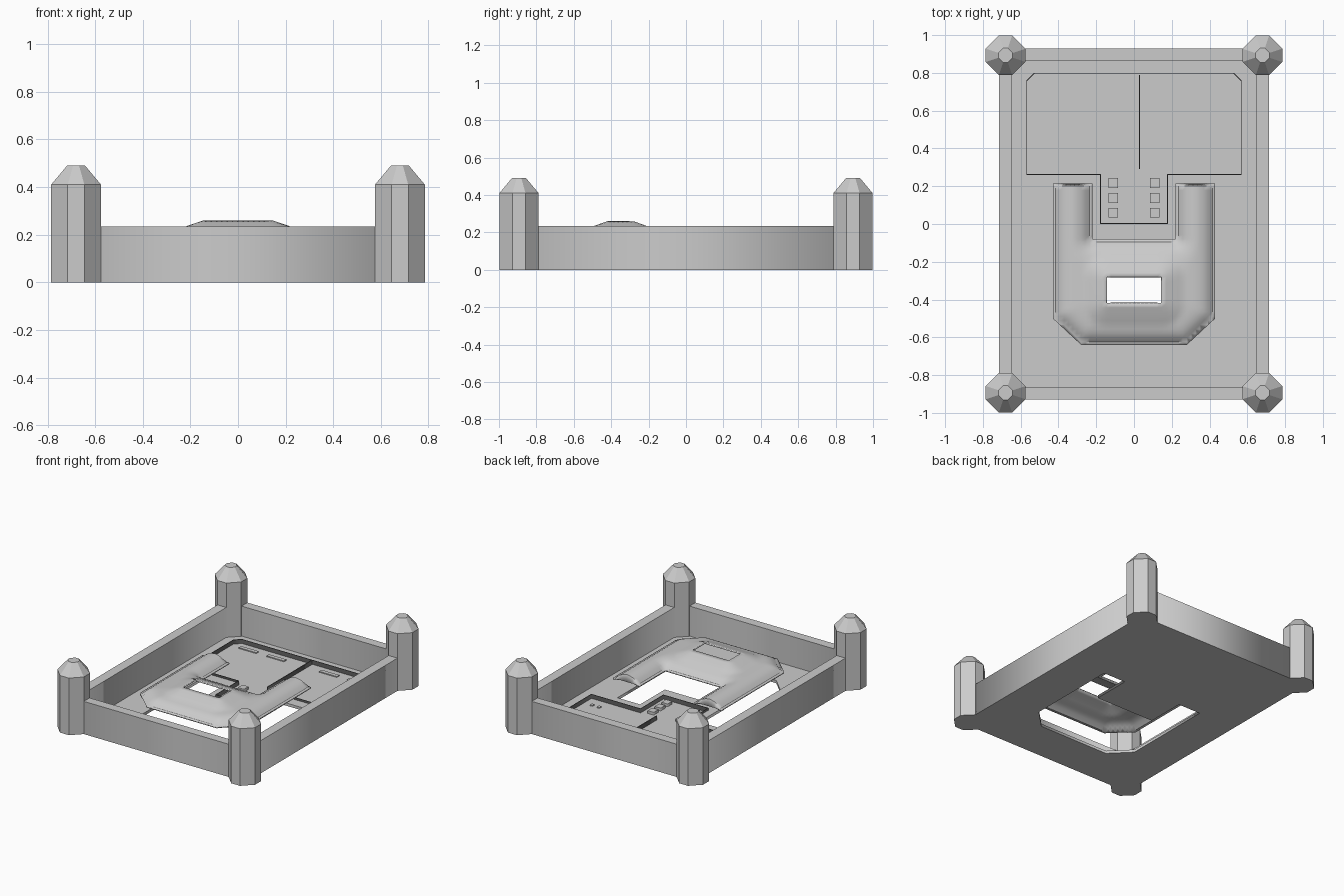
import bpy, bmesh, math

if "Cube" in bpy.data.objects:
    bpy.data.objects.remove(bpy.data.objects["Cube"], do_unlink=True)


def material(name, value):
    m = bpy.data.materials.new(name)
    m.use_nodes = True
    color = (value, value, value, 1)
    m.diffuse_color = color
    m.node_tree.nodes["Principled BSDF"].inputs["Base Color"].default_value = color
    return m


STONE = material("light grey stone", 0.6)
DARK = material("dark grey", 0.13)


def add(name, mesh, mat):
    mesh.materials.clear()
    mesh.materials.append(mat)
    ob = bpy.data.objects.new(name, mesh)
    bpy.context.collection.objects.link(ob)
    return ob


def prism(name, loops, z0, z1, mat):
    """Extrude an outline, with any further loops as holes."""
    cu = bpy.data.curves.new(name, "CURVE")
    cu.dimensions = "2D"
    cu.fill_mode = "BOTH"
    cu.extrude = (z1 - z0) / 2
    for loop in loops:
        sp = cu.splines.new("POLY")
        sp.points.add(len(loop) - 1)
        for p, (x, y) in zip(sp.points, loop):
            p.co = (x, y, 0, 1)
        sp.use_cyclic_u = True
    tmp = bpy.data.objects.new("outline", cu)
    bpy.context.collection.objects.link(tmp)
    dg = bpy.context.evaluated_depsgraph_get()
    mesh = bpy.data.meshes.new_from_object(tmp.evaluated_get(dg))
    bpy.data.objects.remove(tmp)
    ob = add(name, mesh, mat)
    ob.location.z = (z0 + z1) / 2
    return ob


def rect(x, y, cx=0, cy=0):
    return [(cx - x, cy - y), (cx + x, cy - y), (cx + x, cy + y), (cx - x, cy + y)]


def mirrored(half):
    """Close a right-hand half outline across x = 0."""
    return half + [(-x, y) for x, y in reversed(half)]


def room_outline(i=0.0):
    return mirrored([(0.18 - i, i), (0.18 - i, 0.26 + i), (0.57 - i, 0.26 + i),
                     (0.57 - i, 0.76 - i), (0.53 - i, 0.8 - i)])


# Outer walls and floor, with openings for the court and the sunken room
court = mirrored([(0.28, -0.625), (0.415, -0.49), (0.415, 0.185),
                  (0.235, 0.185), (0.235, -0.095)])
prism("outer_wall", [rect(0.715, 0.928), rect(0.645, 0.862)], 0, 0.235, STONE)
prism("floor", [rect(0.7, 0.91), court, room_outline()], 0, 0.02, STONE)

# Sunken room: base, dark lining and divider
prism("room_floor", [room_outline()], 0, 0.005, STONE)
prism("room_lining", [room_outline(), room_outline(0.004)], 0.001, 0.035, DARK)
prism("room_divider", [rect(0.003, 0.25, 0.03, 0.54)], 0.001, 0.035, DARK)

# Small fittings in the room
for side in (-1, 1):
    for x in (0.21, 0.43):
        prism("wall_slot", [rect(0.07, 0.014, side * x, 0.735)], 0.003, 0.012, STONE)
    for y in (0.06, 0.138, 0.217):
        prism("step_block", [rect(0.024, 0.026, side * 0.11, y)], 0.003, 0.025, STONE)
    for x in (0.445, 0.5):
        prism("floor_peg", [rect(0.01, 0.012, side * x, 0.35)], 0.003, 0.012, STONE)


# Corner towers: eight-sided shaft with a tapered cap
def tower(name, cx, cy):
    a, b = 0.105, 0.035
    ring = [(a, -b), (a, b), (b, a), (-b, a), (-a, b), (-a, -b), (-b, -a), (b, -a)]
    bm = bmesh.new()
    rows = []
    for z, s in ((0, 1), (0.41, 1), (0.49, 0.36)):
        rows.append([bm.verts.new((cx + x * s, cy + y * s, z)) for x, y in ring])
    for lo, hi in zip(rows, rows[1:]):
        for k in range(8):
            n = (k + 1) % 8
            bm.faces.new((lo[k], lo[n], hi[n], hi[k]))
    bm.faces.new(rows[-1])
    bm.faces.new(rows[0][::-1])
    mesh = bpy.data.meshes.new(name)
    bm.to_mesh(mesh)
    bm.free()
    add(name, mesh, STONE)


for sx, xn in ((1, "left"), (-1, "right")):
    for sy, yn in ((1, "back"), (-1, "front")):
        tower(f"{yn}_{xn}_tower", sx * 0.68, sy * 0.893)


# U-shaped roof: a curved shell with a flat lip and a central opening
def stops(knots, step=0.022):
    out = [knots[0]]
    for p, q in zip(knots, knots[1:]):
        n = max(1, round((q - p) / step))
        out += [p + (q - p) * (k + 1) / n for k in range(n)]
    return out


def roof_height(x, y):
    x = abs(x)
    notch = math.hypot(max(0.22 - x, 0) if y > -0.08 else 0, 0)
    if y > -0.08:
        notch = x - 0.22
    elif x < 0.22:
        notch = -0.08 - y
    else:
        notch = math.hypot(x - 0.22, y + 0.08)
    chamfer = 0.68 * (0.43 - x) + 0.73 * (y + 0.5)
    d = max(0, min(0.43 - x, y + 0.64, notch, chamfer) - 0.015)
    e = math.hypot(max(x - 0.145, 0), max(abs(y + 0.35) - 0.07, 0))
    return 0.17 + 0.05 * (1 - math.exp(-d / 0.04)) + 0.04 * max(0, 1 - e / 0.12)


half = [0.145, 0.22, 0.235, 0.415, 0.43]
xs = stops([-x for x in reversed(half)] + half)
ys = stops([-0.64, -0.625, -0.42, -0.28, -0.095, -0.08, 0.2, 0.215])
bm = bmesh.new()
grid = [[bm.verts.new((x, y, 0)) for x in xs] for y in ys]
for j in range(len(ys) - 1):
    for i in range(len(xs) - 1):
        mx, my = abs(xs[i] + xs[i + 1]) / 2, (ys[j] + ys[j + 1]) / 2
        in_notch = mx < 0.22 and my > -0.08
        in_opening = mx < 0.145 and -0.42 < my < -0.28
        if not in_notch and not in_opening:
            bm.faces.new((grid[j][i], grid[j][i + 1], grid[j + 1][i + 1], grid[j + 1][i]))
for s in (-1, 1):
    bmesh.ops.bisect_plane(bm, geom=bm.verts[:] + bm.edges[:] + bm.faces[:],
                           plane_co=(s * 0.43, -0.5, 0), plane_no=(s * 0.68, -0.73, 0),
                           clear_outer=True)
bmesh.ops.delete(bm, geom=[v for v in bm.verts if not v.link_faces], context="VERTS")
for v in bm.verts:
    v.co.z = 0.17 if v.co.y > 0.21 else roof_height(v.co.x, v.co.y)
mesh = bpy.data.meshes.new("court_roof")
bm.to_mesh(mesh)
bm.free()
roof = add("court_roof", mesh, STONE)
shell = roof.modifiers.new("Thickness", "SOLIDIFY")
shell.thickness = 0.01
shell.offset = -1
bpy.ops.object.select_all(action="DESELECT")
roof.select_set(True)
bpy.context.view_layer.objects.active = roof
bpy.ops.object.shade_smooth_by_angle(angle=math.radians(40))
